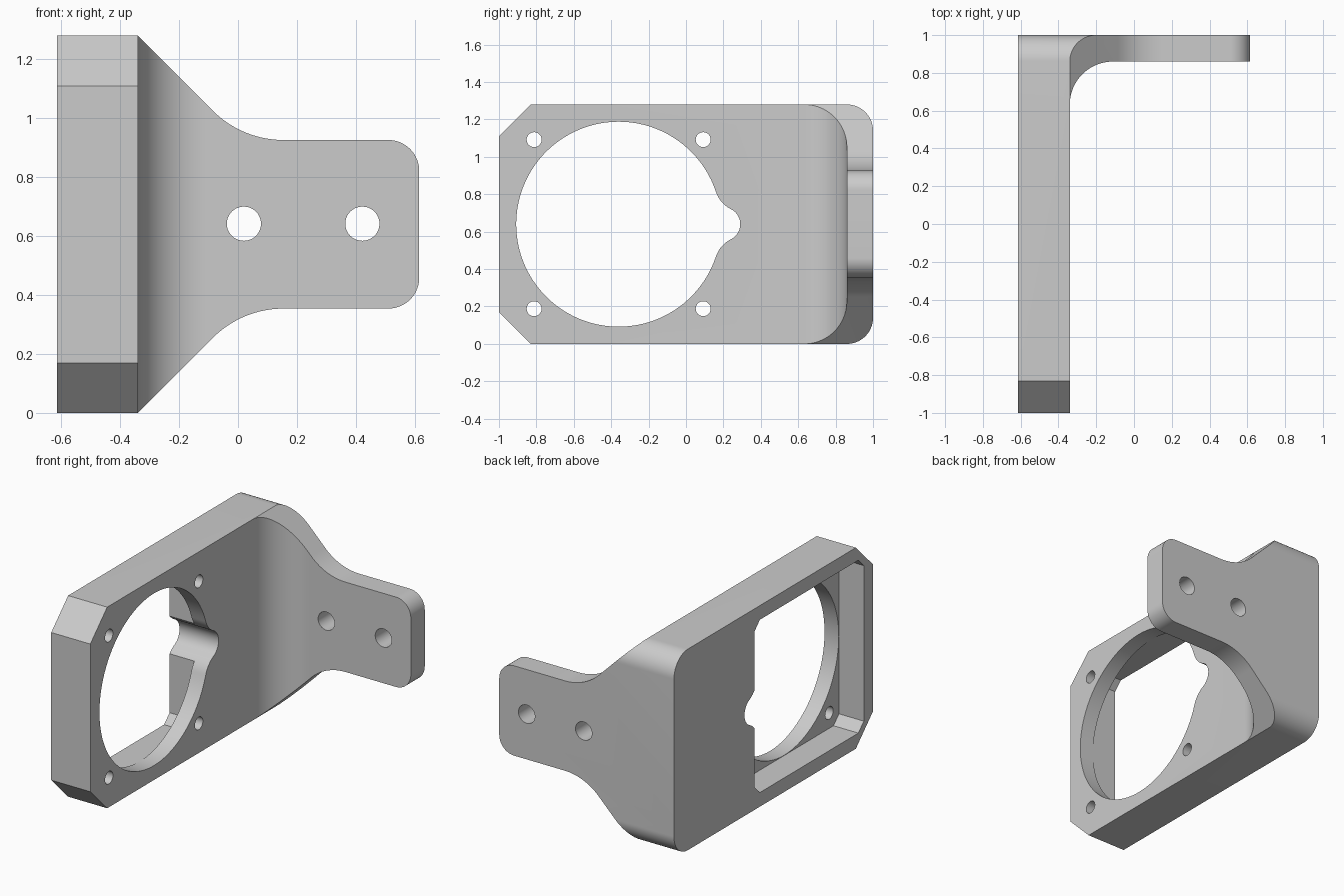
import bpy, bmesh, math
from mathutils import Vector

if "Cube" in bpy.data.objects:
    bpy.data.objects.remove(bpy.data.objects["Cube"])

H, MID = 1.28, 0.64          # bracket height and its middle
X0, XI, X1 = -0.615, -0.34, 0.615
SEG = 20


def arc(cx, cy, r, a0, a1, n=SEG):
    """Points of an arc, angles in degrees."""
    return [(cx + r * math.cos(math.radians(a0 + (a1 - a0) * i / n)),
             cy + r * math.sin(math.radians(a0 + (a1 - a0) * i / n))) for i in range(n + 1)]


def circle(cx, cy, r, n=40):
    return arc(cx, cy, r, 0, 360, n)[:-1]


def prism(name, pts, axis, lo, hi):
    """Extrude a closed 2D profile along one axis."""
    place = {'x': lambda u, v, d: (d, u, v),
             'y': lambda u, v, d: (u, d, v),
             'z': lambda u, v, d: (u, v, d)}[axis]
    bm = bmesh.new()
    face = bm.faces.new([bm.verts.new(place(u, v, lo)) for u, v in pts])
    out = bmesh.ops.extrude_face_region(bm, geom=[face])
    moved = [g for g in out['geom'] if isinstance(g, bmesh.types.BMVert)]
    bmesh.ops.translate(bm, verts=moved, vec=Vector(place(0, 0, hi - lo)))
    bmesh.ops.recalc_face_normals(bm, faces=bm.faces)
    mesh = bpy.data.meshes.new(name)
    bm.to_mesh(mesh)
    bm.free()
    ob = bpy.data.objects.new(name, mesh)
    bpy.context.collection.objects.link(ob)
    return ob


def combine(body, tool, operation):
    """Apply a boolean and remove the tool."""
    mod = body.modifiers.new(operation, 'BOOLEAN')
    mod.operation, mod.solver, mod.object = operation, 'EXACT', tool
    tool.hide_render = True
    bpy.context.view_layer.objects.active = body
    bpy.ops.object.modifier_apply(modifier=mod.name)
    bpy.data.objects.remove(tool)


# L-shaped body with a large inner fillet
R = 0.228
plan = [(X0, -1.1), (XI, -1.1)] + arc(XI + R, 0.86 - R, R, 180, 90) \
    + [(0.8, 0.86), (0.8, 1.1), (X0, 1.1)]
body = prism('motor_bracket', plan, 'z', -0.1, H + 0.1)

# Front outline: sloped shoulders blending into a narrow rounded tab
half, rb, rc = 0.286, 0.34, 0.105
bend = XI + (H - MID - half) + rb * math.tan(math.pi / 8)
upper = [(-1.0, H + 0.66)] + arc(bend, MID + half + rb, rb, 225, 270) \
    + arc(X1 - rc, MID + half - rc, rc, 90, 0)
outline = upper + [(u, 2 * MID - v) for u, v in reversed(upper)]
combine(body, prism('front_outline', outline, 'y', -2, 2), 'INTERSECT')

# Side outline: chamfered front corners, rounded back corners
ch, rr = 0.17, 0.14
side = [(-1, H - ch), (-1 + ch, H)] + arc(1 - rr, H - rr, rr, 90, 0)
side += [(u, 2 * MID - v) for u, v in reversed(side)]
combine(body, prism('side_outline', side, 'x', -2, 2), 'INTERSECT')

# Large bore with a blended side lobe
cy, ra, ly, rl, q = -0.36, 0.548, 0.20, 0.09, 0.16
d = ly - cy
bx = ((ra + q) ** 2 - (rl + q) ** 2 + d * d) / (2 * d)
bz = math.sqrt((ra + q) ** 2 - bx * bx)
aA = math.degrees(math.atan2(bz, bx))
aB = math.degrees(math.atan2(bz, bx - d))
bore = arc(cy, MID, ra, aA, 360 - aA, 90) \
    + arc(cy + bx, MID - bz, q, 180 - aA, 180 - aB, 12)[1:] \
    + arc(ly, MID, rl, -aB, aB, 24)[1:] \
    + arc(cy + bx, MID + bz, q, 180 + aB, 180 + aA, 12)[1:-1]
combine(body, prism('bore', bore, 'x', -2, 0), 'DIFFERENCE')

# Square pocket with chamfered corners in the outer face
s, c = 0.55, 0.055
pocket = [(cy + i * a, MID + j * b) for i, j, a, b in (
    (1, 1, s, s - c), (1, 1, s - c, s), (-1, 1, s - c, s), (-1, 1, s, s - c),
    (-1, -1, s, s - c), (-1, -1, s - c, s), (1, -1, s - c, s), (1, -1, s, s - c))]
combine(body, prism('pocket', pocket, 'x', -1, -0.44), 'DIFFERENCE')

# Screw holes around the bore
for dy in (-0.452, 0.452):
    for dz in (-0.452, 0.452):
        combine(body, prism('screw_hole', circle(cy + dy, MID + dz, 0.04, 28), 'x', -2, 0), 'DIFFERENCE')

# Mounting holes in the tab
for hx in (0.02, 0.422):
    combine(body, prism('mount_hole', circle(hx, MID + 0.002, 0.058), 'y', 0, 2), 'DIFFERENCE')

# Single grey finish
grey = bpy.data.materials.new('grey_metal')
grey.diffuse_color = (0.6, 0.6, 0.6, 1)
grey.use_nodes = True
grey.node_tree.nodes["Principled BSDF"].inputs["Base Color"].default_value = grey.diffuse_color
body.data.materials.clear()
body.data.materials.append(grey)

bpy.ops.object.select_all(action='DESELECT')
body.select_set(True)
bpy.context.view_layer.objects.active = body
bpy.ops.object.shade_smooth_by_angle(angle=math.radians(25))
